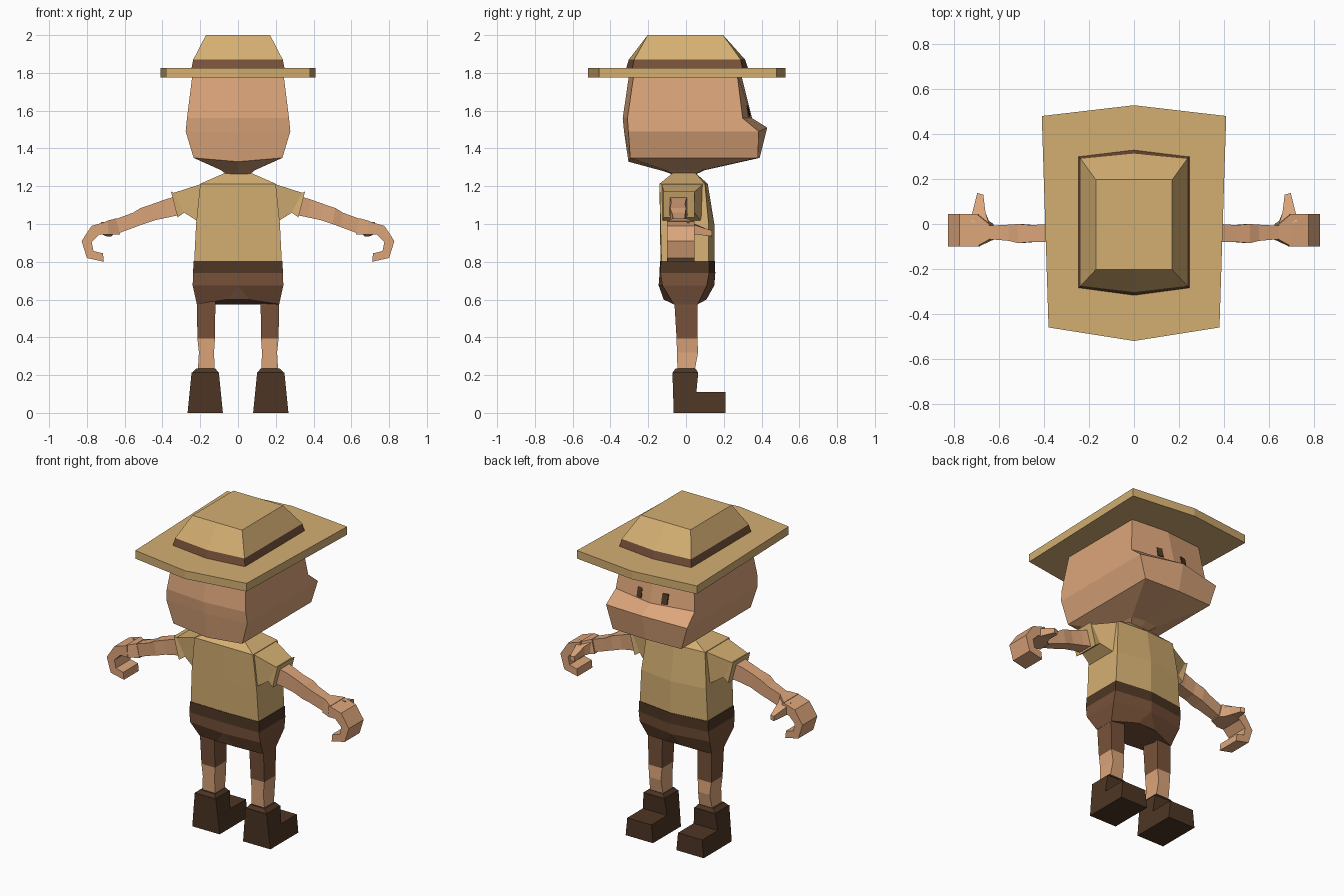
import bpy
import bmesh

if "Cube" in bpy.data.objects:
    bpy.data.objects.remove(bpy.data.objects["Cube"], do_unlink=True)


def material(name, rgb):
    linear = [((c / 255 + 0.055) / 1.055) ** 2.4 for c in rgb] + [1]
    m = bpy.data.materials.new(name)
    m.use_nodes = True
    m.diffuse_color = linear
    m.node_tree.nodes["Principled BSDF"].inputs["Base Color"].default_value = linear
    return m


TAN = material("tan cloth", (212, 175, 114))
SKIN = material("skin", (220, 165, 122))
BROWN = material("brown cloth", (120, 82, 58))
DARK = material("dark leather", (78, 54, 36))


def loft(name, rings, mats, side=1):
    """Skin a row of matching rings, one material per band, with capped ends."""
    bands = mats if isinstance(mats, list) else [mats] * (len(rings) - 1)
    slots = list(dict.fromkeys(bands))
    bm = bmesh.new()
    rows = [[bm.verts.new((x * side, y, z)) for x, y, z in r] for r in rings]
    n = len(rows[0])
    for a, b, mat in zip(rows, rows[1:], bands):
        for i in range(n):
            j = (i + 1) % n
            bm.faces.new((a[i], a[j], b[j], b[i])).material_index = slots.index(mat)
    bm.faces.new(rows[0]).material_index = slots.index(bands[0])
    bm.faces.new(rows[-1]).material_index = slots.index(bands[-1])
    bmesh.ops.remove_doubles(bm, verts=bm.verts[:], dist=0.0005)
    bmesh.ops.recalc_face_normals(bm, faces=bm.faces[:])
    mesh = bpy.data.meshes.new(name)
    bm.to_mesh(mesh)
    bm.free()
    for m in slots:
        mesh.materials.append(m)
    obj = bpy.data.objects.new(name, mesh)
    bpy.context.collection.objects.link(obj)
    return obj


def mirrored(half):
    """Complete a ring from its +x half, listed back to front."""
    return half + [(-x, y, z) for x, y, z in reversed(half)]


def body_ring(z, width, back, back_mid, front, front_mid, mid=0, dz_back=0, dz_front=0):
    return mirrored([(mid, back_mid, z + dz_back), (width, back, z),
                     (width, front, z), (mid, front_mid, z + dz_front)])


def flat_ring(z, x0, x1, y0, y1):
    return [(x0, y0, z), (x1, y0, z), (x1, y1, z), (x0, y1, z)]


# Head with projecting muzzle
loft("head", [
    body_ring(1.80, .24, -.275, -.30, .27, .29),
    body_ring(1.56, .27, -.31, -.335, .30, .35),
    body_ring(1.49, .277, -.305, -.328, .385, .43, dz_front=.02),
    body_ring(1.35, .235, -.295, -.305, .38, .39, dz_back=-.02),
    body_ring(1.285, .09, -.11, -.12, .09, .10, dz_back=-.005),
    body_ring(1.262, .06, -.065, -.07, .045, .05),
], SKIN)

# Eyes as thin plates following the slope of the face
def eye_ring(offset):
    corners = [(.068, 1.568), (.104, 1.568), (.104, 1.628), (.068, 1.628)]
    return [(x, .35 - .185 * x - .25 * (z - 1.56) + offset, z) for x, z in corners]


for label, side in (("left", 1), ("right", -1)):
    loft(label + "_eye", [eye_ring(-.002), eye_ring(.007)], DARK, side)

# Hat
loft("hat_brim", [mirrored([(0, -.52, z), (.38, -.46, z), (.41, .48, z), (0, .528, z)])
                  for z in (1.775, 1.825)], TAN)
loft("hat_crown", [
    body_ring(1.82, .247, -.285, -.318, .30, .33),
    body_ring(1.87, .237, -.275, -.303, .29, .313),
    body_ring(2.0, .17, -.203, -.203, .197, .197),
], [BROWN, TAN])

# Shirt body
loft("shirt", [
    body_ring(1.27, .07, -.07, -.07, .05, .05),
    body_ring(1.213, .20, -.14, -.14, .10, .115),
    body_ring(1.0, .222, -.135, -.138, .12, .15),
    body_ring(.80, .232, -.13, -.135, .12, .15),
], TAN)

# Belt and shorts
loft("belt_and_shorts", [
    body_ring(.805, .235, -.133, -.138, .122, .153),
    body_ring(.74, .238, -.135, -.14, .122, .155),
    body_ring(.675, .24, -.125, -.145, .11, .15),
    body_ring(.575, .218, -.065, -.118, .062, .108, mid=.06, dz_back=.025, dz_front=.025),
], [DARK, BROWN, BROWN])

for label, side in (("left", 1), ("right", -1)):
    # Sleeve with a slanted cuff
    loft(label + "_sleeve", [
        [(.19, -.13, 1.0), (.19, .09, 1.0), (.19, .09, 1.213), (.19, -.13, 1.213)],
        [(.285, -.11, 1.06), (.285, .045, 1.06), (.34, .04, 1.165), (.34, -.115, 1.165)],
        [(.32, -.12, 1.035), (.32, .045, 1.035), (.355, .045, 1.172), (.355, -.12, 1.172)],
    ], TAN, side)

    # Arm sections: x, bottom, top, back, front
    sections = [(.30, 1.05, 1.15, -.09, .01), (.37, 1.035, 1.13, -.08, .0),
                (.44, 1.02, 1.105, -.08, -.005), (.50, 1.0, 1.085, -.085, .0),
                (.54, .985, 1.06, -.075, -.003), (.635, .95, 1.025, -.067, -.008)]
    loft(label + "_arm", [[(x, y0, z0), (x, y1, z0), (x + .015, y1, z1), (x + .015, y0, z1)]
                          for x, z0, z1, y0, y1 in sections], SKIN, side)

    # Palm widening into curled fingers
    loft(label + "_wrist", [
        [(.625, -.07, .945), (.625, 0, .945), (.645, 0, 1.03), (.645, -.07, 1.03)],
        [(.69, -.10, .945), (.69, .045, .945), (.70, .045, 1.015), (.70, -.10, 1.015)],
    ], SKIN, side)
    curl = [(.69, 1.015), (.775, .99), (.828, .91), (.80, .82), (.71, .80),
            (.715, .845), (.765, .857), (.775, .905), (.735, .945), (.685, .945)]
    loft(label + "_hand", [[(x, y, z) for x, z in curl] for y in (-.10, .045)], SKIN, side)

    # Thumb
    loft(label + "_thumb", [
        [(.635, -.01, .945), (.725, .01, .945), (.725, .01, 1.01), (.64, -.01, 1.015)],
        [(.66, .05, .945), (.72, .045, .945), (.72, .045, .995), (.66, .05, 1.0)],
        [(.67, .13, .935), (.697, .138, .935), (.697, .138, .965), (.67, .13, .965)],
    ], SKIN, side)

    # Leg: trouser leg above, bare shin below
    loft(label + "_leg", [
        flat_ring(.61, .12, .217, -.062, .062),
        flat_ring(.56, .12, .217, -.06, .06),
        flat_ring(.395, .122, .215, -.05, .06),
        flat_ring(.32, .127, .207, -.048, .064),
        flat_ring(.22, .123, .213, -.045, .045),
    ], [BROWN, BROWN, SKIN, SKIN], side)

    # Boot: L-shaped profile, tapering upward, with a chamfered rim
    profile = [(-.065, 0), (.208, 0), (.208, .11), (.055, .11), (.065, .215), (-.072, .215)]
    loft(label + "_boot", [[(.08 + .1 * z, y, z) for y, z in profile],
                           [(.267 - .1 * z, y, z) for y, z in profile]], DARK, side)
    loft(label + "_boot_rim", [flat_ring(.212, .102, .245, -.072, .065),
                               flat_ring(.235, .12, .222, -.055, .05)], DARK, side)
